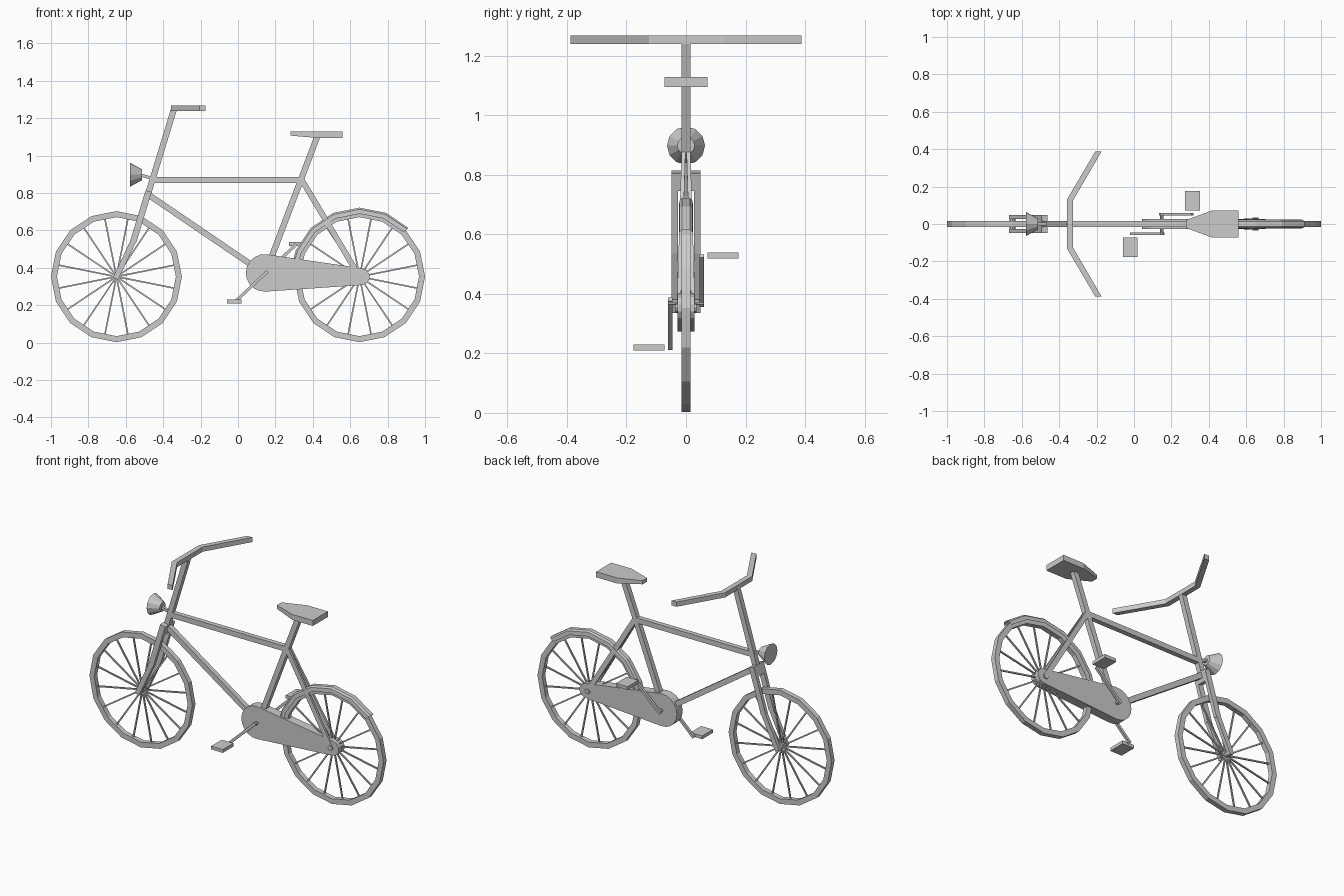
import bpy, bmesh
from math import sin, cos, pi, radians
from mathutils import Vector, Matrix

if "Cube" in bpy.data.objects:
    bpy.data.objects.remove(bpy.data.objects["Cube"])


def finish(name, bm):
    bmesh.ops.recalc_face_normals(bm, faces=bm.faces[:])
    me = bpy.data.meshes.new(name)
    bm.to_mesh(me)
    bm.free()
    ob = bpy.data.objects.new(name, me)
    bpy.context.collection.objects.link(ob)
    return ob


def add_bar(bm, p, q, w, d):
    """Box from p to q: w wide in the side plane, d deep across it."""
    p, q = Vector(p), Vector(q)
    x = (q - p).normalized()
    z = x.cross(Vector((0, 1, 0))).normalized()
    y = z.cross(x)
    rot = Matrix((x, y, z)).transposed().to_4x4()
    m = Matrix.Translation((p + q) / 2) @ rot @ Matrix.Diagonal(((q - p).length, d, w, 1))
    bmesh.ops.create_cube(bm, size=1, matrix=m)


def bar(name, p, q, w=0.032, d=0.03):
    bm = bmesh.new()
    add_bar(bm, p, q, w, d)
    return finish(name, bm)


def prism(name, pts, a, b):
    """Extrude an outline; pts is a list of 3D points at 'a', shifted by vector b."""
    bm = bmesh.new()
    f = bm.faces.new([bm.verts.new(Vector(p) + Vector(a)) for p in pts])
    r = bmesh.ops.extrude_face_region(bm, geom=[f])
    bmesh.ops.translate(bm, vec=b, verts=[v for v in r["geom"] if isinstance(v, bmesh.types.BMVert)])
    return finish(name, bm)


def sweep(name, section, cx, cz, angles, closed):
    """Sweep (radius, y) section points around a wheel axle."""
    bm = bmesh.new()
    rows = [[bm.verts.new((cx + r * cos(t), y, cz + r * sin(t))) for r, y in section] for t in angles]
    n, k = len(rows), len(section)
    for i in range(n if closed else n - 1):
        a, b = rows[i], rows[(i + 1) % n]
        for j in range(k if closed else k - 1):
            bm.faces.new((a[j], a[(j + 1) % k], b[(j + 1) % k], b[j]))
    return finish(name, bm)


def cone(name, p, q, r1, r2, sides):
    p, q = Vector(p), Vector(q)
    bm = bmesh.new()
    m = Matrix.Translation((p + q) / 2) @ (q - p).to_track_quat('Z', 'Y').to_matrix().to_4x4()
    bmesh.ops.create_cone(bm, cap_ends=True, segments=sides, radius1=r1, radius2=r2,
                          depth=(q - p).length, matrix=m)
    return finish(name, bm)


AX = 0.353
STEP = 2 * pi / 16

# Wheels: 16-sided tyre, spokes and hub
for side, cx in (("front", -0.65), ("rear", 0.65)):
    sweep(side + "_tyre", [(0.35, -0.015), (0.35, 0.015), (0.318, 0.015), (0.318, -0.015)],
          cx, AX, [i * STEP for i in range(16)], True)
    bm = bmesh.new()
    for i in range(16):
        t = (i + 0.5) * STEP
        add_bar(bm, (cx, 0, AX), (cx + 0.314 * cos(t), 0, AX + 0.314 * sin(t)), 0.008, 0.008)
    finish(side + "_spokes", bm)
    cone(side + "_hub", (cx, -0.035, AX), (cx, 0.035, AX), 0.016, 0.016, 8)

# Rear mudguard
sweep("rear_mudguard", [(0.336, -0.024), (0.36, -0.022), (0.369, -0.013),
                        (0.369, 0.013), (0.36, 0.022), (0.336, 0.024)],
      0.65, AX, [radians(45 + 22.5 * i) for i in range(6)] + [radians(172)], False)

# Frame tubes
bar("top_tube", (-0.46, 0, 0.87), (0.34, 0, 0.87))
bar("down_tube", (-0.485, 0, 0.795), (0.14, 0, 0.37))
bar("seat_tube", (0.425, 0, 1.105), (0.15, 0, 0.38))
bar("steering_tube", (-0.342, 0, 1.25), (-0.482, 0, 0.79))

# Paired rear stays and fork blades
for s, side in ((-1, "right"), (1, "left")):
    bar(side + "_seat_stay", (0.335, s * 0.008, 0.88), (0.65, s * 0.024, AX), 0.03, 0.013)
    bar(side + "_fork_upper", (-0.478, s * 0.038, 0.81), (-0.56, s * 0.038, 0.54), 0.034, 0.022)
    bar(side + "_fork_lower", (-0.558, s * 0.038, 0.547), (-0.655, s * 0.038, 0.342), 0.03, 0.022)
bar("fork_crown", (-0.478, 0, 0.81), (-0.496, 0, 0.75), 0.034, 0.09)

# Handlebar
half = [(-0.358, 0.132), (-0.207, 0.388), (-0.173, 0.388), (-0.327, 0.124)]
outline = half + [(x, -y) for x, y in reversed(half)]
prism("handlebar", [(x, y, 1.239) for x, y in outline], (0, 0, 0), (0, 0, 0.029))

# Seat, with the nose thinner than the back
half = [(0.28, 0.022), (0.42, 0.073), (0.56, 0.073)]
seat = prism("seat", [(x, y, 1.095) for x, y in half + [(x, -y) for x, y in reversed(half)]],
             (0, 0, 0), (0, 0, 0.034))
for v in seat.data.vertices:
    if v.co.x < 0.3 and v.co.z < 1.11:
        v.co.z = 1.107

# Chain case: large round front, small round rear
case = [(0.142 + 0.1 * cos(radians(a)), 0, 0.373 + 0.1 * sin(radians(a))) for a in range(85, 276, 19)]
case += [(0.66 + 0.045 * cos(radians(a)), 0, AX + 0.045 * sin(radians(a))) for a in range(-85, 86, 34)]
prism("chain_case", case, (0, -0.028, 0), (0, 0.056, 0))

# Cranks and pedals, half a turn apart
cone("crank_axle", (0.148, -0.058, 0.372), (0.148, 0.058, 0.372), 0.01, 0.01, 8)
for s, side in ((-1, "right"), (1, "left")):
    end = (0.148 + s * 0.165, s * 0.053, 0.372 + s * 0.155)
    bar(side + "_crank", (0.148 - s * 0.01, s * 0.053, 0.372 - s * 0.01), end, 0.016, 0.014)
    bar(side + "_pedal", (0.147 + s * 0.167 - 0.04, s * 0.124, 0.374 + s * 0.154),
        (0.147 + s * 0.167 + 0.04, s * 0.124, 0.374 + s * 0.154), 0.02, 0.104)

# Headlight and its bracket
cone("headlight", (-0.577, 0, 0.898), (-0.513, 0, 0.898), 0.064, 0.029, 12)
bar("headlight_bracket", (-0.515, 0, 0.895), (-0.455, 0, 0.877), 0.016, 0.016)
